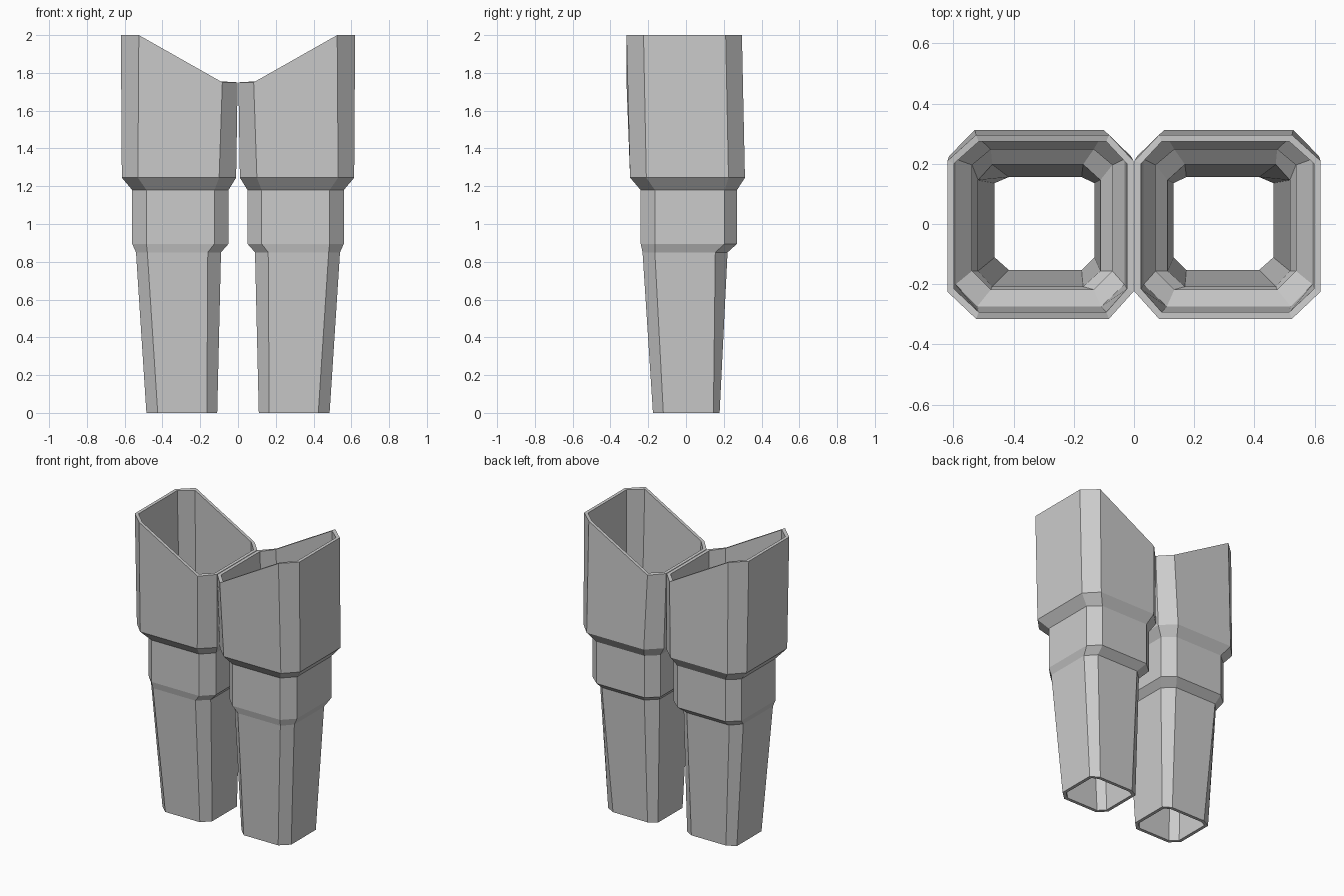
import bpy, bmesh

if "Cube" in bpy.data.objects:
    bpy.data.objects.remove(bpy.data.objects["Cube"])

WALL = 0.022

# Armour sections for the right leg, bottom to top:
# z, (x side, x flat, x flat, x side), (y side, y flat, y flat, y side)
SECTIONS = [
    (0.00, (0.11, 0.165, 0.425, 0.485), (-0.175, -0.12, 0.145, 0.178)),
    (0.85, (0.09, 0.16, 0.48, 0.54), (-0.23, -0.165, 0.155, 0.22)),
    (0.895, (0.05, 0.125, 0.485, 0.56), (-0.24, -0.165, 0.205, 0.27)),
    (1.18, (0.05, 0.125, 0.485, 0.56), (-0.24, -0.165, 0.205, 0.27)),
    (1.245, (0.01, 0.10, 0.53, 0.615), (-0.296, -0.21, 0.225, 0.312)),
    (2.00, (0.002, 0.083, 0.525, 0.62), (-0.315, -0.225, 0.21, 0.296)),
]

steel = bpy.data.materials.new("grey")
steel.diffuse_color = (0.6, 0.6, 0.6, 1)
steel.use_nodes = True
steel.node_tree.nodes["Principled BSDF"].inputs["Base Color"].default_value = steel.diffuse_color


def rim_height(x):
    """Slanted rim: low at the inner thigh, high at the hip."""
    t = (x - 0.083) / (0.525 - 0.083)
    return 1.75 + 0.25 * min(1, max(0, t))


def ring(bm, section, inset):
    """Chamfered rectangle of eight corners, shrunk by inset."""
    z, xs, ys = section
    k = inset * 0.414
    x0, xa, xb, x1 = (v + d for v, d in zip(xs, (inset, k, -k, -inset)))
    y0, ya, yb, y1 = (v + d for v, d in zip(ys, (inset, k, -k, -inset)))
    pts = [(xa, y0), (xb, y0), (x1, ya), (x1, yb),
           (xb, y1), (xa, y1), (x0, yb), (x0, ya)]
    return [bm.verts.new((x, y, rim_height(x) if z == 2 else z)) for x, y in pts]


def leg(name, side):
    bm = bmesh.new()
    # Up the outside, over the rim, down the inside and closed at the bottom
    rings = [ring(bm, s, 0) for s in SECTIONS]
    rings += [ring(bm, s, WALL) for s in reversed(SECTIONS)]
    for a, b in zip(rings, rings[1:] + rings[:1]):
        for i in range(8):
            j = (i + 1) % 8
            bm.faces.new((a[i], a[j], b[j], b[i]))
    for v in bm.verts:
        v.co.x *= side
    bmesh.ops.recalc_face_normals(bm, faces=bm.faces)
    mesh = bpy.data.meshes.new(name)
    bm.to_mesh(mesh)
    bm.free()
    mesh.materials.append(steel)
    bpy.context.collection.objects.link(bpy.data.objects.new(name, mesh))


leg("right_leg_armour", 1)
leg("left_leg_armour", -1)
